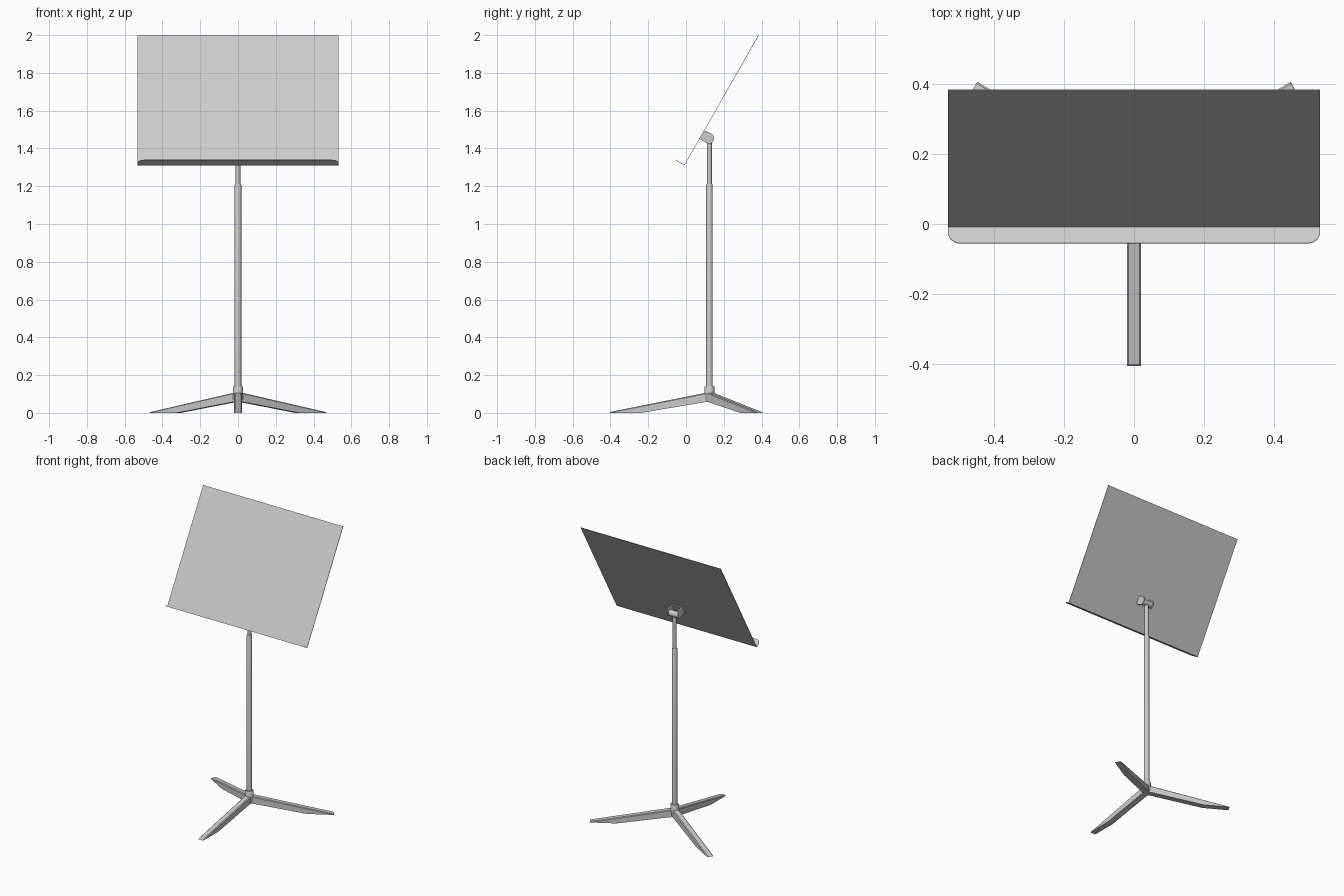
import bpy, bmesh, math
from mathutils import Vector, Matrix

if "Cube" in bpy.data.objects:
    bpy.data.objects.remove(bpy.data.objects["Cube"])

POLE_Y = 0.124
TILT = math.radians(29.7)
UP = Vector((0, math.sin(TILT), math.cos(TILT)))      # along the desk sheet
OUT = Vector((0, -math.cos(TILT), math.sin(TILT)))    # towards the reader
FOLD = Vector((0, -0.008, 1.312))                     # bottom edge of the desk


def finish(name, bm, smooth=False):
    bmesh.ops.recalc_face_normals(bm, faces=bm.faces)
    me = bpy.data.meshes.new(name)
    bm.to_mesh(me)
    bm.free()
    ob = bpy.data.objects.new(name, me)
    bpy.context.collection.objects.link(ob)
    if smooth:
        bpy.ops.object.select_all(action='DESELECT')
        ob.select_set(True)
        bpy.context.view_layer.objects.active = ob
        bpy.ops.object.shade_smooth_by_angle(angle=math.radians(35))
    return ob


def lathe(name, profile, matrix, sides=16):
    """Closed solid of revolution from (radius, height) points."""
    bm = bmesh.new()
    rings = [[bm.verts.new((r * math.cos(a), r * math.sin(a), h))
              for a in (2 * math.pi * i / sides for i in range(sides))]
             for r, h in profile]
    for lo, hi in zip(rings, rings[1:]):
        for i in range(sides):
            j = (i + 1) % sides
            bm.faces.new((lo[i], lo[j], hi[j], hi[i]))
    bm.faces.new(rings[0])
    bm.faces.new(rings[-1])
    bm.transform(matrix)
    return finish(name, bm, True)


def prism(name, outline, x0, x1, matrix=Matrix(), chamfer=None):
    """Extrude a (y, z) outline from x0 to x1; chamfer picks edges to bevel."""
    bm = bmesh.new()
    a = [bm.verts.new((x0, y, z)) for y, z in outline]
    face = bm.faces.new(a)
    ext = bmesh.ops.extrude_face_region(bm, geom=[face])
    moved = [v for v in ext['geom'] if isinstance(v, bmesh.types.BMVert)]
    bmesh.ops.translate(bm, verts=moved, vec=(x1 - x0, 0, 0))
    if chamfer:
        edges = [e for e in bm.edges if chamfer(e)]
        bmesh.ops.bevel(bm, geom=edges, offset=0.005, segments=1, affect='EDGES')
    bm.transform(matrix)
    return finish(name, bm)


# Desk sheet with its folded lip, outer lip corners rounded
W, LIP, R = 0.533, 0.055, 0.038
bm = bmesh.new()
def point(x, up, out):
    return bm.verts.new(FOLD + Vector((x, 0, 0)) + UP * up + OUT * out)
left, right = point(-W, 0, 0), point(W, 0, 0)
bm.faces.new((left, right, point(W, 0.79, 0), point(-W, 0.79, 0)))
corner = [(W - R + R * math.cos(a), LIP - R + R * math.sin(a))
          for a in (math.pi / 2 * i / 6 for i in range(7))]
arc = [point(x, 0, o) for x, o in corner]
arc += [point(-x, 0, o) for x, o in reversed(corner)]
bm.faces.new([right] + arc + [left])
desk = finish("desk_sheet", bm)
solid = desk.modifiers.new("thickness", 'SOLIDIFY')
solid.thickness = 0.003
solid.offset = 0

# Tilt bracket: two ears behind the desk plus a mounting plate
ear = [(0.071, 1.451), (0.096, 1.494), (0.108, 1.492), (0.138, 1.476), (0.147, 1.463),
       (0.148, 1.447), (0.140, 1.432), (0.125, 1.424), (0.112, 1.427)]
for side, x in (("left", -0.041), ("right", 0.033)):
    prism(side + "_bracket_ear", ear, x, x + 0.008)
prism("bracket_plate", [(0.072, 1.451), (0.096, 1.493), (0.102, 1.490), (0.078, 1.447)],
      -0.041, 0.041)

# Pivot barrel between the ears
lathe("pivot_barrel", [(0.021, -0.036), (0.021, 0.036)],
      Matrix.Translation((0, POLE_Y, 1.447)) @ Matrix.Rotation(math.pi / 2, 4, 'Y'))

# Telescopic pole and collar
base = Matrix.Translation((0, POLE_Y, 0))
lathe("lower_pole", [(0.0175, 0.08), (0.0175, 1.205), (0.015, 1.212)], base)
lathe("upper_pole", [(0.0125, 1.18), (0.0125, 1.445)], base)
lathe("base_collar", [(0.027, 0.07), (0.027, 0.136), (0.024, 0.141)], base)

# Three tapered legs, one forward and two back, upper edges chamfered
leg = [(0, 0.11), (-0.525, 0.005), (-0.53, 0), (-0.362, 0), (-0.03, 0.056), (0, 0.058)]
def upper_edge(e):
    a, b = (v.co for v in e.verts)
    return abs(a.x - b.x) < 1e-5 and abs(a.y - b.y) > 0.5
for i, name in enumerate(("front_leg", "right_rear_leg", "left_rear_leg")):
    prism(name, leg, -0.0205, 0.0205,
          base @ Matrix.Rotation(2 * math.pi * i / 3, 4, 'Z'), upper_edge)
